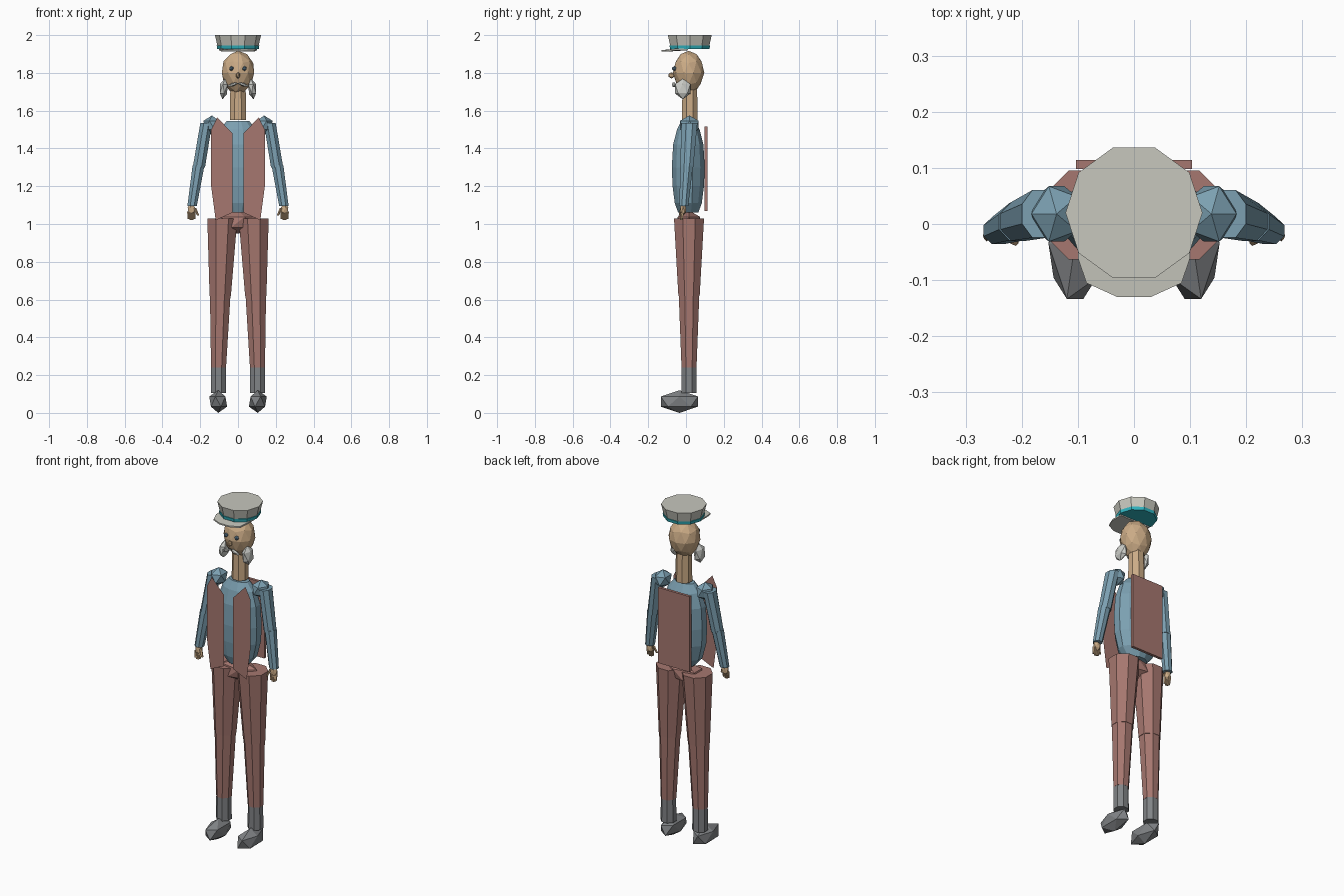
import bpy, bmesh, math
from mathutils import Matrix, Vector

if "Cube" in bpy.data.objects:
    bpy.data.objects.remove(bpy.data.objects["Cube"])


def mat(name, r, g, b):
    m = bpy.data.materials.new(name)
    m.diffuse_color = (r, g, b, 1)
    m.use_nodes = True
    m.node_tree.nodes["Principled BSDF"].inputs["Base Color"].default_value = m.diffuse_color
    return m


CREAM = mat("cream_cloth", 0.57, 0.57, 0.51)
CYAN = mat("cyan_band", 0.03, 0.45, 0.52)
SKIN = mat("skin", 0.60, 0.41, 0.24)
BLUE = mat("blue_shirt", 0.20, 0.35, 0.44)
RED = mat("dusty_red", 0.38, 0.185, 0.16)
GREY = mat("grey_leather", 0.22, 0.23, 0.24)
HAIR = mat("white_hair", 0.60, 0.61, 0.58)
EYE = mat("eye_blue", 0.14, 0.24, 0.33)


def finish(name, bm, material):
    bmesh.ops.recalc_face_normals(bm, faces=bm.faces)
    me = bpy.data.meshes.new(name)
    bm.to_mesh(me)
    bm.free()
    me.materials.append(material)
    ob = bpy.data.objects.new(name, me)
    bpy.context.collection.objects.link(ob)
    return ob


def loft(name, rings, material, sides=8):
    """Closed skin over horizontal rings (x, y, z, rx, ry)."""
    bm = bmesh.new()
    loops = []
    for x, y, z, rx, ry in rings:
        loops.append([bm.verts.new((x + rx * math.sin((i + .5) * 2 * math.pi / sides),
                                    y + ry * math.cos((i + .5) * 2 * math.pi / sides), z))
                      for i in range(sides)])
    for a, b in zip(loops, loops[1:]):
        for i in range(sides):
            j = (i + 1) % sides
            bm.faces.new((a[i], a[j], b[j], b[i]))
    bm.faces.new(loops[0])
    bm.faces.new(loops[-1])
    return finish(name, bm, material)


def ico(name, loc, scale, material, sub=1, rot=0, flip=1):
    """Scaled icosphere, optionally rolled about y and mirrored in x."""
    bm = bmesh.new()
    bmesh.ops.create_icosphere(bm, subdivisions=sub, radius=1)
    m = (Matrix.Translation(loc) @ Matrix.Rotation(rot, 4, 'Y')
         @ Matrix.Diagonal((scale[0] * flip, scale[1], scale[2], 1)))
    bmesh.ops.transform(bm, matrix=m, verts=bm.verts)
    return finish(name, bm, material)


def plate(name, pts, material, thick=None):
    """Flat polygon, extruded by a vector when given."""
    bm = bmesh.new()
    f = bm.faces.new([bm.verts.new(p) for p in pts])
    if thick:
        r = bmesh.ops.extrude_face_region(bm, geom=[f], use_keep_orig=True)
        vs = [v for v in r["geom"] if isinstance(v, bmesh.types.BMVert)]
        bmesh.ops.translate(bm, verts=vs, vec=Vector(thick))
    return finish(name, bm, material)


# Hat: flared crown, band and visor
loft("hat_crown", [(0, .02, 1.94, .108, .108), (0, .02, 2.0, .122, .122)], CREAM, 10)
loft("hat_band", [(0, .02, 1.927, .110, .110), (0, .02, 1.945, .113, .113)], CYAN, 10)
half = [(.03, -.13), (.085, -.105), (.10, -.06), (.10, .01)]
outline = half + [(-x, y) for x, y in reversed(half)]
plate("hat_visor", [(x, y, 1.912 if y < -.08 else 1.92) for x, y in outline], CREAM, (0, 0, .008))

# Head narrowing toward the chin
head = ico("head", (0, .014, 1.8), (.09, .083, .117), SKIN, 2)
for v in head.data.vertices:
    if v.co.z < 1.79:
        k = 1 - (1.79 - v.co.z) * 1.6
        v.co.x *= k
        v.co.y = .01 + (v.co.y - .01) * k
loft("neck", [(0, .02, 1.55, .047, .045), (0, .02, 1.72, .044, .042)], SKIN)
ico("nose", (0, -.077, 1.787), (.013, .018, .017), SKIN)

# Torso, pelvis and vest
loft("torso", [(0, .012, 1.06, .065, .055), (0, .012, 1.11, .107, .074),
               (0, .012, 1.2, .13, .086), (0, .012, 1.3, .135, .090),
               (0, .012, 1.42, .127, .083), (0, .012, 1.5, .10, .062),
               (0, .012, 1.545, .062, .038)], BLUE, 12)
ico("pelvis", (0, .015, 1.01), (.125, .07, .062), RED)
plate("vest_back", [(-.103, .098, 1.07), (.103, .098, 1.07),
                    (.103, .098, 1.515), (-.103, .098, 1.515)], RED, (0, .016, 0))

for s, side in ((-1, "left"), (1, "right")):
    # Face details
    ico(side + "_eye", (s * .035, -.062, 1.823), (.013, .013, .013), EYE)
    ico(side + "_whisker", (s * .076, -.017, 1.715), (.024, .047, .055), HAIR, 1, -s * .12, s)
    ico(side + "_moustache", (s * .028, -.064, 1.738), (.032, .012, .009), HAIR, 1, s * .35, s)

    # Vest front panel
    plate(side + "_vest_panel", [(s * x, -.088, z) for x, z in
          ((.03, 1.06), (.03, 1.48), (.11, 1.565), (.142, 1.5), (.142, 1.2), (.118, 1.02))], RED)

    # Arm
    ico(side + "_shoulder", (s * .138, .018, 1.523), (.05, .058, .052), BLUE, 1, 0, s)
    loft(side + "_upper_arm", [(s * .168, .018, 1.535, .034, .046),
                               (s * .207, .004, 1.3, .035, .037)], BLUE)
    loft(side + "_forearm", [(s * .209, .004, 1.31, .034, .036),
                             (s * .243, -.012, 1.095, .027, .026)], BLUE)

    # Hand with fingers and thumb
    ico(side + "_palm", (s * .245, -.015, 1.075), (.024, .018, .032), SKIN, 1, 0, s)
    for i in range(4):
        x = s * (.231 + i * .0105)
        loft(side + "_finger_%d" % (i + 1), [(x, -.018, 1.065, .007, .009),
                                             (x, -.024, 1.018 + abs(i - 1.5) * .006, .005, .007)], SKIN, 5)
    loft(side + "_thumb", [(s * .228, -.022, 1.085, .008, .009),
                           (s * .211, -.032, 1.045, .006, .007)], SKIN, 5)

    # Leg, ankle and shoe
    loft(side + "_thigh", [(s * .083, .016, 1.03, .086, .086),
                           (s * .094, .016, .62, .061, .061)], RED)
    loft(side + "_shin", [(s * .094, .016, .63, .059, .059),
                          (s * .103, .016, .24, .043, .043)], RED)
    loft(side + "_ankle", [(s * .103, .016, .245, .042, .042),
                           (s * .103, .016, .105, .043, .043)], GREY)
    ico(side + "_shoe", (s * .105, -.035, .06), (.053, .116, .06), GREY, 1, 0, s)
